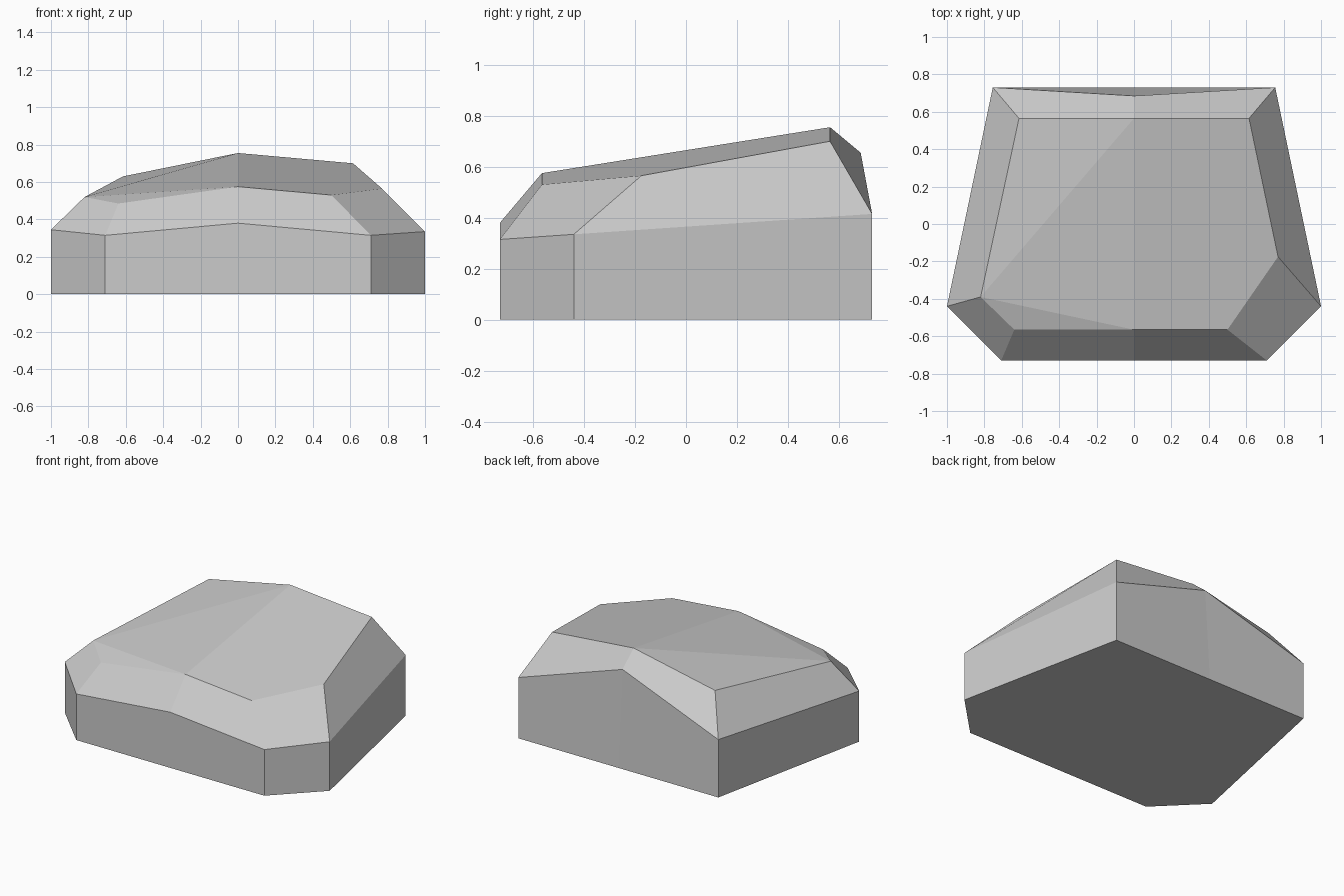
import bpy
import bmesh

if "Cube" in bpy.data.objects:
    bpy.data.objects.remove(bpy.data.objects["Cube"], do_unlink=True)

# Plain stone material
stone = bpy.data.materials.new("stone_grey")
stone.use_nodes = True
colour = (0.6, 0.6, 0.6, 1.0)
stone.diffuse_color = colour
stone.node_tree.nodes["Principled BSDF"].inputs["Base Color"].default_value = colour

# Outlines, counter-clockwise from the front -x corner
rim = [(-.71, -.73, .315), (0, -.73, .38), (.71, -.73, .315), (1, -.44, .335),
       (.755, .73, .415), (0, .685, .655), (-.755, .73, .395), (-1, -.44, .345)]
crown = [(-.64, -.565, .485), (0, -.565, .575), (.5, -.565, .53), (.77, -.175, .565),
         (.615, .565, .7), (0, .565, .755), (-.615, .565, .63), (-.82, -.39, .52)]
base = [(x, .73 if y > .6 else y, 0) for x, y, z in rim]

bm = bmesh.new()
rings = [[bm.verts.new(p) for p in ring] for ring in (base, rim, crown)]

# Upright walls and sloping bevels
for low, high in zip(rings, rings[1:]):
    for i in range(len(low)):
        j = (i + 1) % len(low)
        bm.faces.new((low[i], low[j], high[j], high[i]))

# Flat underside
bm.faces.new(reversed(rings[0]))

# Faceted top, split along the centre ridge
front_l, front_mid, front_r, side_r, back_r, back_mid, back_l, side_l = rings[2]
bm.faces.new((front_mid, front_r, side_r, back_r, back_mid))
bm.faces.new((front_l, front_mid, side_l))
bm.faces.new((front_mid, back_mid, side_l))
bm.faces.new((back_mid, back_l, side_l))

bmesh.ops.recalc_face_normals(bm, faces=bm.faces[:])
mesh = bpy.data.meshes.new("rock")
bm.to_mesh(mesh)
bm.free()
mesh.materials.append(stone)
bpy.context.collection.objects.link(bpy.data.objects.new("rock", mesh))
